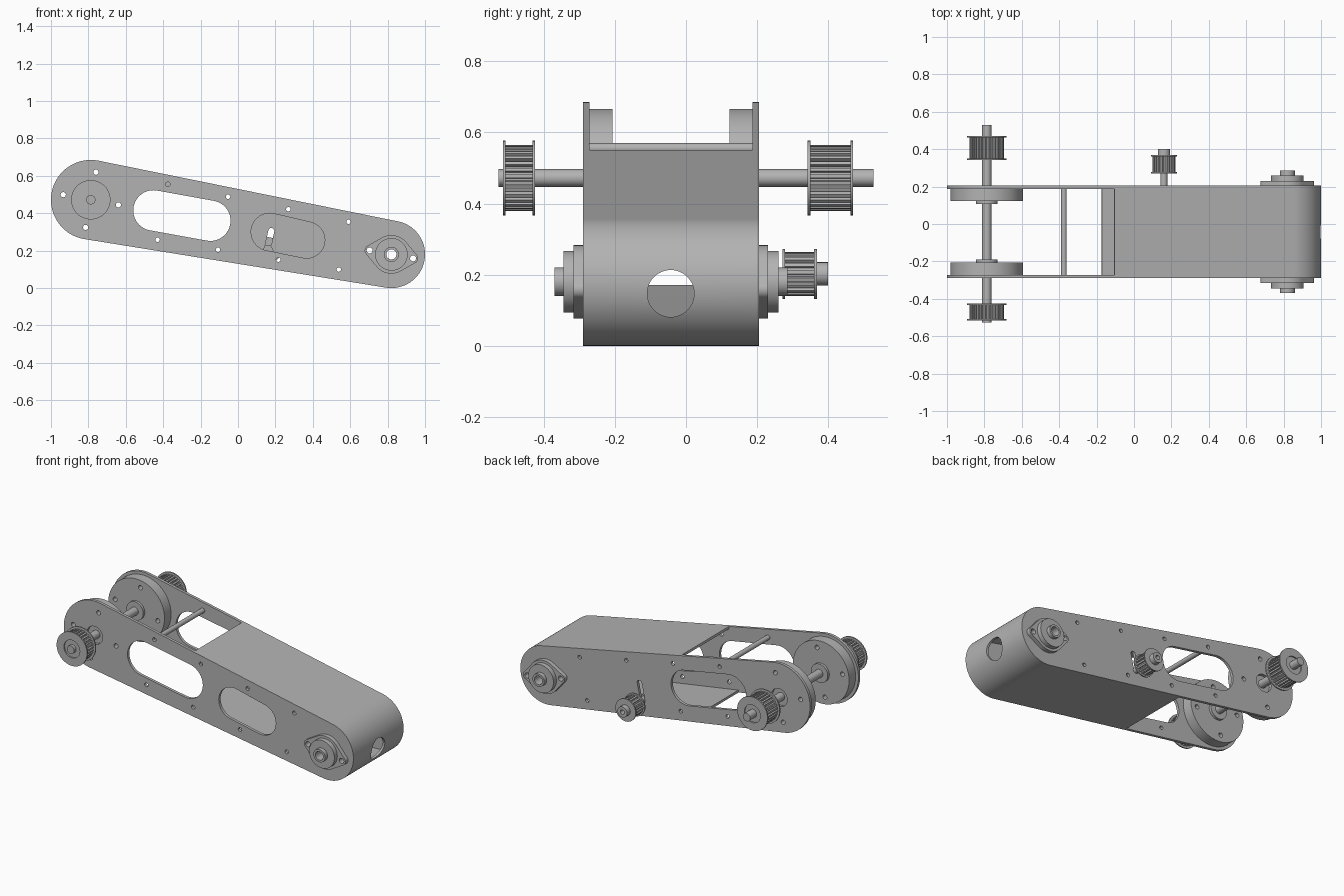
import bpy, bmesh, math
from mathutils import Vector, geometry

if "Cube" in bpy.data.objects:
    bpy.data.objects.remove(bpy.data.objects["Cube"])

grey = bpy.data.materials.new("machined_grey")
grey.diffuse_color = (0.45, 0.45, 0.45, 1)
grey.use_nodes = True
grey.node_tree.nodes["Principled BSDF"].inputs["Base Color"].default_value = grey.diffuse_color

PIVOT, TIP = Vector((-0.787, 0.472)), Vector((0.82, 0.18))
R_PIVOT, R_TIP = 0.213, 0.18
AXIS = (TIP - PIVOT).normalized()
FRONT, BACK, THICK = -0.29, 0.205, 0.018
IN_FRONT, IN_BACK = FRONT + THICK, BACK - THICK


def hull(*circles, n=72):
    """Outline wrapped tightly around circles given as (x, z, r)."""
    pts = [Vector((x + r * math.cos(2 * math.pi * i / n), z + r * math.sin(2 * math.pi * i / n)))
           for x, z, r in circles for i in range(n)]
    return [pts[i] for i in geometry.convex_hull_2d(pts)]


def ring(c, r, n=48):
    return hull((c[0], c[1], r), n=n)


def extrude(name, loops, y0, y1):
    """Solid from an x-z outline (later loops are holes) between two y values."""
    cu = bpy.data.curves.new(name, 'CURVE')
    cu.dimensions, cu.fill_mode = '2D', 'BOTH'
    cu.extrude = abs(y1 - y0) / 2
    for loop in loops:
        sp = cu.splines.new('POLY')
        sp.points.add(len(loop) - 1)
        for p, q in zip(sp.points, loop):
            p.co = (q[0], q[1], 0, 1)
        sp.use_cyclic_u = True
    ob = bpy.data.objects.new(name, cu)
    bpy.context.collection.objects.link(ob)
    ob.rotation_euler.x = math.pi / 2
    ob.location.y = (y0 + y1) / 2
    bpy.ops.object.select_all(action='DESELECT')
    ob.select_set(True)
    bpy.context.view_layer.objects.active = ob
    bpy.ops.object.convert(target='MESH')
    ob = bpy.context.object
    bm = bmesh.new()
    bm.from_mesh(ob.data)
    bmesh.ops.remove_doubles(bm, verts=bm.verts, dist=1e-5)
    bmesh.ops.recalc_face_normals(bm, faces=bm.faces)
    bm.to_mesh(ob.data)
    bm.free()
    ob.data.materials.clear()
    ob.data.materials.append(grey)
    bpy.ops.object.shade_smooth_by_angle(angle=math.radians(30))
    return ob


def toothed(c, r, teeth):
    """Belt pulley outline with trapezoid teeth."""
    pts = []
    for i in range(teeth):
        for f, k in ((0.0, 1), (0.5, 1), (0.6, 0.86), (0.9, 0.86)):
            a = 2 * math.pi * (i + f) / teeth
            pts.append((c[0] + k * r * math.cos(a), c[1] + k * r * math.sin(a)))
    return pts


def pulley(name, c, y0, y1, r, bore, teeth):
    extrude(name + "_teeth", [toothed(c, r * 0.88, teeth)], y0 + 0.008, y1 - 0.008)
    extrude(name + "_flange_a", [ring(c, r), ring(c, bore)], y0, y0 + 0.008)
    extrude(name + "_flange_b", [ring(c, r), ring(c, bore)], y1 - 0.008, y1)


# Side plates with screw holes and long windows
hub_holes = [ring(PIVOT + 0.15 * Vector((math.cos(a), math.sin(a))), 0.014, 20)
             for a in (math.radians(80 + 90 * i - 0.5) for i in range(4))]
screws = [ring((-0.375 + 0.322 * i, 0.555 - 0.0667 * i), 0.012, 20) for i in range(4)]
screws += [ring((-0.43 + 0.323 * i, 0.258 - 0.053 * i), 0.012, 20) for i in range(4)]
ears = [TIP + AXIS * s * 0.118 for s in (-1, 1)]
ear_holes = [ring(e, 0.016, 20) for e in ears]
shaft_bore = ring(TIP, 0.027, 32)
body = hull((*PIVOT, R_PIVOT), (*TIP, R_TIP), n=128)
window = hull((-0.452, 0.415, 0.108), (-0.148, 0.36, 0.108))
front_window = hull((0.17, 0.3, 0.1), (0.367, 0.257, 0.097))
tension_slot = hull((0.155, 0.2, 0.016), (0.178, 0.305, 0.016), n=32)
common = [body, window, ring(PIVOT, 0.055), shaft_bore] + hub_holes + screws + ear_holes
extrude("front_plate", common + [front_window], FRONT, IN_FRONT)
extrude("back_plate", common + [tension_slot], IN_BACK, BACK)

# Thin shell wrapped around the tip end between the plates
mid = PIVOT.lerp(TIP, 0.40)
r_mid = R_PIVOT + (R_TIP - R_PIVOT) * 0.40


def shell_side(inset):
    pts = hull((*mid, r_mid - inset), (*TIP, R_TIP - inset), n=128)
    pts = [p for p in pts if (p - mid).dot(AXIS) > -0.002]
    return sorted(pts, key=lambda p: math.atan2(AXIS.x * (p - TIP).y - AXIS.y * (p - TIP).x,
                                                AXIS.dot(p - TIP)))


shell = extrude("wrap_shell", [shell_side(0) + shell_side(0.014)[::-1]], IN_FRONT, IN_BACK)
bpy.ops.mesh.primitive_cylinder_add(vertices=48, radius=0.066, depth=0.3,
                                    location=(1.0, -0.043, 0.147), rotation=(0, math.pi / 2, 0))
cutter = bpy.context.object
cutter.name = "shell_hole_cutter"
cutter.hide_render = True
mod = shell.modifiers.new("hole", 'BOOLEAN')
mod.operation, mod.object, mod.solver = 'DIFFERENCE', cutter, 'EXACT'
bpy.context.view_layer.objects.active = shell
bpy.ops.object.modifier_apply(modifier=mod.name)
bpy.data.objects.remove(cutter)

# Cross rod between the plates
extrude("cross_rod", [ring((-0.375, 0.555), 0.015, 24)], IN_FRONT, IN_BACK)

# Pivot discs, hubs, main shaft and its pulleys
for side, y, s in (("front", IN_FRONT, 1), ("back", IN_BACK, -1)):
    extrude(side + "_pivot_disc", [ring(PIVOT, 0.194, 96)] + hub_holes, *sorted((y, y + s * 0.065)))
    extrude(side + "_pivot_hub", [ring(PIVOT, 0.058)], *sorted((y + s * 0.065, y + s * 0.081)))
extrude("main_shaft", [ring(PIVOT, 0.025)], -0.527, 0.528)
pulley("front_pulley", PIVOT, -0.515, -0.424, 0.105, 0.055, 30)
pulley("back_pulley", PIVOT, 0.342, 0.47, 0.105, 0.055, 30)

# Tensioner pulley riding in the slot
TENSION = (0.16, 0.202)
pulley("tension_pulley", TENSION, 0.271, 0.368, 0.07, 0.03, 18)
extrude("tension_shaft", [ring(TENSION, 0.018)], 0.17, 0.28)
extrude("tension_hub", [ring(TENSION, 0.033), ring(TENSION, 0.014)], 0.36, 0.4)
extrude("tension_nut", [ring(TENSION, 0.03, 6)], 0.165, IN_BACK)

# Flanged bearings at the tip
diamond = hull((*TIP, 0.103), *[(*e, 0.027) for e in ears])
for side, y, s in (("front", FRONT, -1), ("back", BACK, 1)):
    extrude(side + "_bearing_flange", [diamond, shaft_bore] + ear_holes, *sorted((y, y + s * 0.026)))
    extrude(side + "_bearing_body", [ring(TIP, 0.087), shaft_bore],
            *sorted((y + s * 0.026, y + s * 0.055)))
    extrude(side + "_bearing_collar", [ring(TIP, 0.04), shaft_bore],
            *sorted((y + s * 0.055, y + s * 0.08)))
